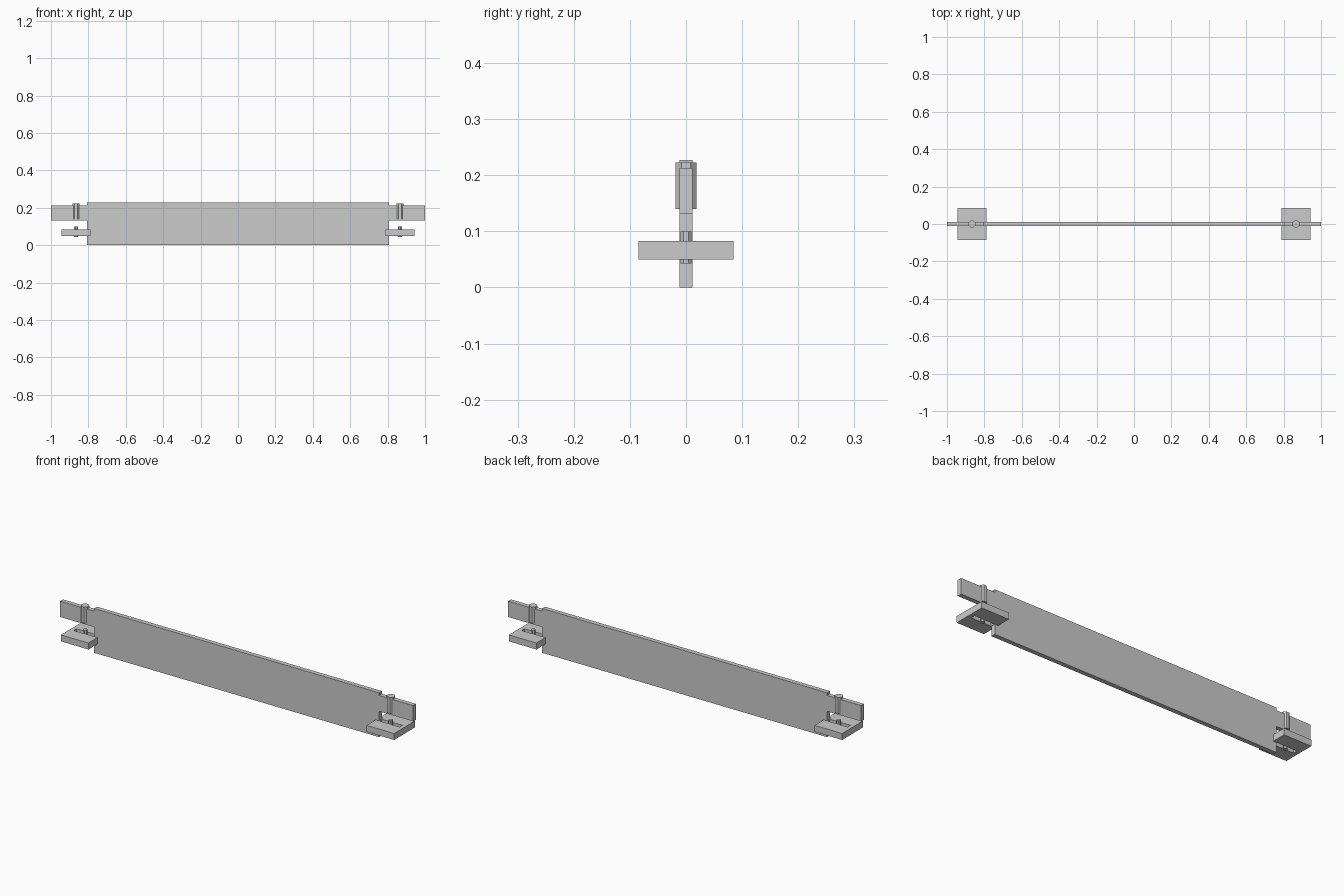
import bpy
import math

old = bpy.data.objects.get("Cube")
if old:
    bpy.data.objects.remove(old, do_unlink=True)

grey = bpy.data.materials.new("plain grey")
grey.use_nodes = True
colour = (0.6, 0.6, 0.6, 1)
grey.diffuse_color = colour
grey.node_tree.nodes["Principled BSDF"].inputs["Base Color"].default_value = colour

THICK = 0.0115   # half thickness of the board
PIN_X = 0.866


def prism(name, outline, axis, low, high):
    """Extrude a closed outline along y (outline in x, z) or z (outline in x, y)."""
    def place(a, b, h):
        return (a, h, b) if axis == "y" else (a, b, h)
    n = len(outline)
    verts = [place(a, b, h) for h in (low, high) for a, b in outline]
    faces = [list(range(n))[::-1], list(range(n, 2 * n))]
    faces += [[i, (i + 1) % n, (i + 1) % n + n, i + n] for i in range(n)]
    if axis == "y":
        faces = [f[::-1] for f in faces]
    mesh = bpy.data.meshes.new(name)
    mesh.from_pydata(verts, [], faces)
    mesh.materials.append(grey)
    obj = bpy.data.objects.new(name, mesh)
    bpy.context.collection.objects.link(obj)
    return obj


def rect(x0, x1, y0, y1):
    return [(x0, y0), (x1, y0), (x1, y1), (x0, y1)]


def octagon(x, flat_radius):
    r = flat_radius / math.cos(math.pi / 8)
    angles = [math.pi / 8 + i * math.pi / 4 for i in range(8)]
    return [(x + r * math.cos(a), r * math.sin(a)) for a in angles]


# Board with a narrow tongue at each end
half = [(0.807, 0), (0.807, 0.132), (1, 0.132), (1, 0.213), (0.807, 0.213), (0.807, 0.227)]
prism("board", half + [(-x, z) for x, z in reversed(half)], "y", -THICK, THICK)

for side, s in (("left", 1), ("right", -1)):
    # Foot plate with a slot through it
    plate = prism(side + "_foot_plate", rect(s * PIN_X - 0.078, s * PIN_X + 0.078, -0.085, 0.085),
                  "z", 0.05, 0.083)
    slot = prism(side + "_slot_cutter", rect(s * PIN_X - 0.057, s * PIN_X + 0.057, -THICK, THICK),
                 "z", 0, 0.12)
    slot.hide_render = True
    slot.hide_viewport = True
    cut = plate.modifiers.new("slot", "BOOLEAN")
    cut.operation = "DIFFERENCE"
    cut.solver = "EXACT"
    cut.object = slot

    # Eight-sided pin in the slot and peg through the tongue
    prism(side + "_lower_pin", octagon(s * PIN_X, 0.01), "z", 0.043, 0.1)
    prism(side + "_upper_peg", octagon(s * PIN_X, 0.0185), "z", 0.14, 0.223)
